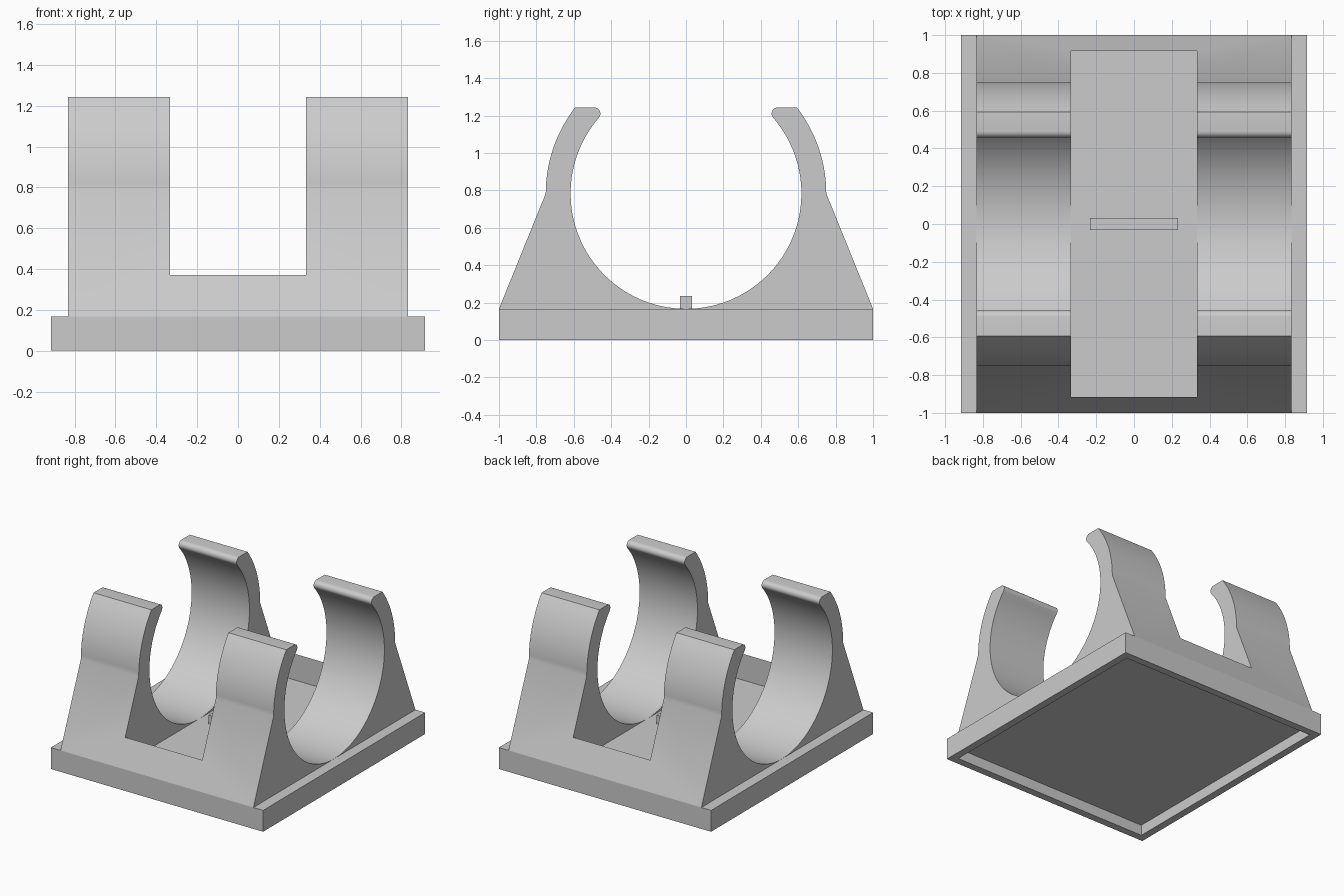
import bpy
import bmesh
from math import sin, cos, radians

if "Cube" in bpy.data.objects:
    bpy.data.objects.remove(bpy.data.objects["Cube"], do_unlink=True)

# Main dimensions
BASE_X, BASE_Y, BASE_Z = 0.917, 1.0, 0.167
CLIP_X, GAP_X, GAP_Y = 0.833, 0.333, 0.917
R_IN, R_OUT, R_TIP = 0.617, 0.75, 0.033
MID_Z = BASE_Z + R_IN
TIP_ANGLE = 41

grey = bpy.data.materials.new("plain_grey")
grey.use_nodes = True
colour = (0.6, 0.6, 0.6, 1)
grey.diffuse_color = colour
grey.node_tree.nodes["Principled BSDF"].inputs["Base Color"].default_value = colour


def make_object(name, bm):
    bmesh.ops.recalc_face_normals(bm, faces=bm.faces)
    mesh = bpy.data.meshes.new(name)
    bm.to_mesh(mesh)
    bm.free()
    mesh.materials.append(grey)
    obj = bpy.data.objects.new(name, mesh)
    bpy.context.collection.objects.link(obj)
    return obj


def make_box(name, x, y, z0, z1):
    bm = bmesh.new()
    bmesh.ops.create_cube(bm, size=1)
    for v in bm.verts:
        v.co = (v.co.x * 2 * x, v.co.y * 2 * y, z1 if v.co.z > 0 else z0)
    return make_object(name, bm)


def arc(cy, cz, r, a0, a1, steps):
    angles = [radians(a0 + (a1 - a0) * i / steps) for i in range(steps + 1)]
    return [(cy + r * cos(a), cz + r * sin(a)) for a in angles]


def extrude_profile(name, points, half_width):
    bm = bmesh.new()
    face = bm.faces.new([bm.verts.new((-half_width, y, z)) for y, z in points])
    grown = bmesh.ops.extrude_face_region(bm, geom=[face], use_keep_orig=True)
    for v in grown["geom"]:
        if isinstance(v, bmesh.types.BMVert):
            v.co.x = half_width
    return make_object(name, bm)


def cut(target, cutter):
    mod = target.modifiers.new("cut", "BOOLEAN")
    mod.operation = "DIFFERENCE"
    mod.solver = "EXACT"
    mod.object = cutter
    bpy.ops.object.select_all(action="DESELECT")
    target.select_set(True)
    bpy.context.view_layer.objects.active = target
    bpy.ops.object.modifier_apply(modifier=mod.name)
    bpy.data.objects.remove(cutter, do_unlink=True)


# Base plate with an inset underside
bm = bmesh.new()
bmesh.ops.create_cube(bm, size=1)
for v in bm.verts:
    v.co = (v.co.x * 2 * BASE_X, v.co.y * 2 * BASE_Y, BASE_Z if v.co.z > 0 else 0)
bm.normal_update()
underside = [f for f in bm.faces if f.normal.z < -0.9]
bmesh.ops.inset_region(bm, faces=underside, thickness=0.083)
pocket = bmesh.ops.extrude_face_region(bm, geom=underside)
for v in pocket["geom"]:
    if isinstance(v, bmesh.types.BMVert):
        v.co.z = 0.083
bmesh.ops.delete(bm, geom=underside, context="FACES_ONLY")
make_object("base_plate", bm)

# Pipe clips: half profile from the foot up, round the tip and down the bore
tip_y = (R_IN + R_TIP) * cos(radians(TIP_ANGLE))
tip_z = MID_Z + (R_IN + R_TIP) * sin(radians(TIP_ANGLE))
top_z = tip_z + R_TIP
half = [(0.99, 0.15), (BASE_Y, BASE_Z)]
half += [p for p in arc(0, MID_Z, R_OUT, 0, 37.7, 14)]
half[-1] = (half[-1][0], top_z)
half += arc(tip_y, tip_z, R_TIP, 90, 180 + TIP_ANGLE, 8)
half += arc(0, MID_Z, R_IN, TIP_ANGLE, -90, 44)[1:]
mirrored = [(-y, z) for y, z in reversed(half[:-1])]
clips = extrude_profile("pipe_clips", half + mirrored, CLIP_X)

# Gap between the two clips, leaving a low wedge at front and back
cut(clips, make_box("gap_cutter", GAP_X, GAP_Y, 0.1, 2))
bpy.ops.object.select_all(action="DESELECT")
clips.select_set(True)
bpy.context.view_layer.objects.active = clips
bpy.ops.object.shade_smooth_by_angle(angle=radians(30))

# Small locating rib on the floor of the gap
make_box("locating_rib", 0.232, 0.033, 0.15, 0.235)
